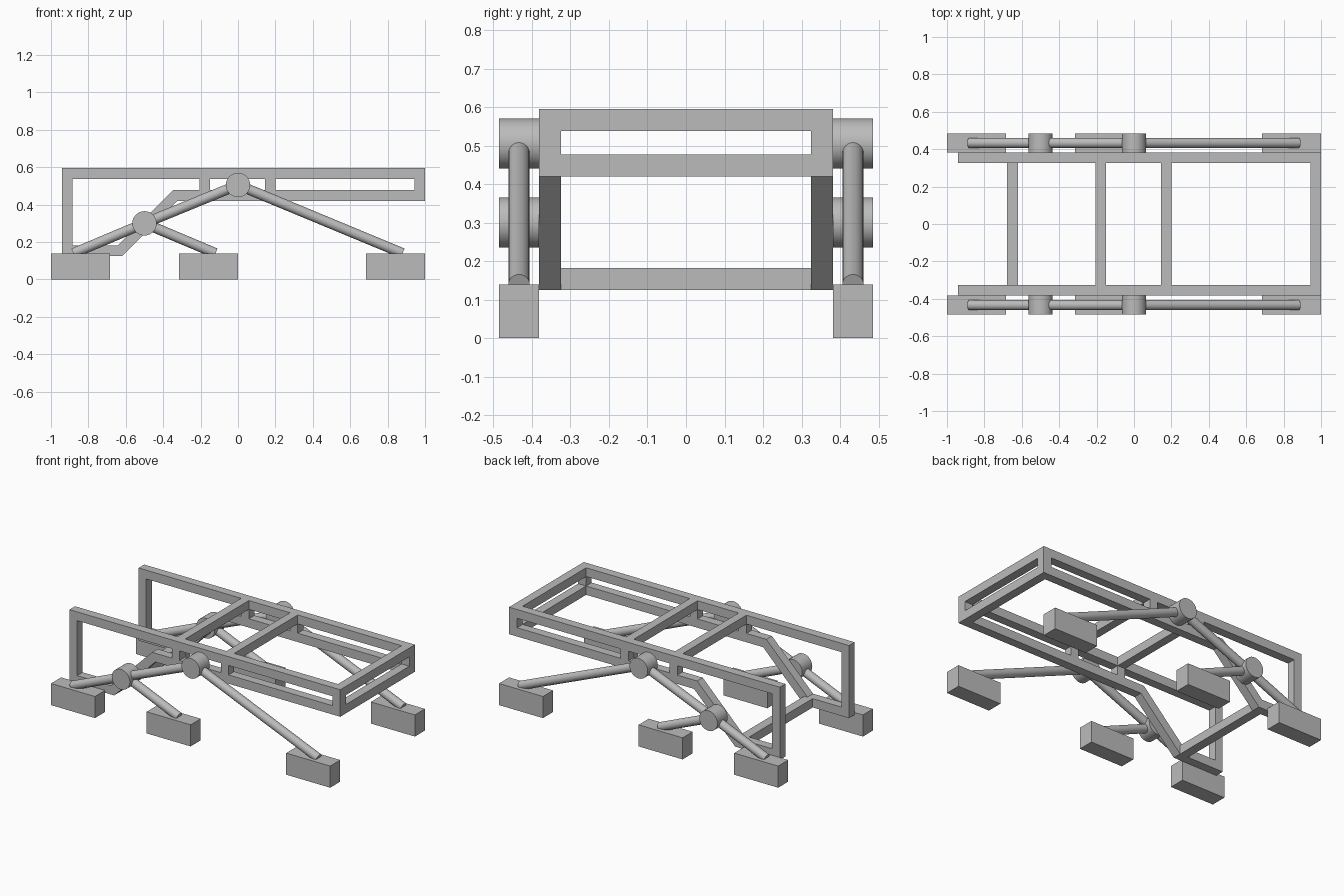
import bpy
import math
from mathutils import Vector

cube = bpy.data.objects.get("Cube")
if cube:
    bpy.data.objects.remove(cube, do_unlink=True)

GREY = (0.5, 0.5, 0.5, 1)
grey = bpy.data.materials.new("plain grey")
grey.use_nodes = True
grey.diffuse_color = GREY
grey.node_tree.nodes["Principled BSDF"].inputs["Base Color"].default_value = GREY

INNER, OUTER, EDGE = 0.325, 0.382, 0.485   # frame inside, frame outside, foot outside
LEG_Y = (OUTER + EDGE) / 2


def finish(obj, name):
    obj.name = name
    obj.data.materials.clear()
    obj.data.materials.append(grey)
    return obj


def box(name, x, y, z):
    """Box from (min, max) ranges."""
    mid = [(a + b) / 2 for a, b in (x, y, z)]
    bpy.ops.mesh.primitive_cube_add(size=1, location=mid)
    obj = bpy.context.object
    obj.scale = [b - a for a, b in (x, y, z)]
    bpy.ops.object.transform_apply(location=False, rotation=False, scale=True)
    return finish(obj, name)


def rod(name, start, end, radius, sides=32):
    """Round bar between two points."""
    start, end = Vector(start), Vector(end)
    axis = end - start
    bpy.ops.mesh.primitive_cylinder_add(vertices=sides, radius=radius,
                                        depth=axis.length, location=(start + end) / 2)
    obj = bpy.context.object
    obj.rotation_euler = axis.to_track_quat('Z', 'Y').to_euler()
    bpy.ops.object.shade_smooth_by_angle(angle=math.radians(35))
    return finish(obj, name)


def plate(name, outlines, y, thickness):
    """Upright plate from an outer outline and window outlines."""
    curve = bpy.data.curves.new(name, 'CURVE')
    curve.dimensions = '2D'
    curve.fill_mode = 'BOTH'
    curve.extrude = thickness / 2
    for points in outlines:
        spline = curve.splines.new('POLY')
        spline.points.add(len(points) - 1)
        for p, (x, z) in zip(spline.points, points):
            p.co = (x, z, 0, 1)
        spline.use_cyclic_u = True
        spline.use_smooth = False
    temp = bpy.data.objects.new(name + "_outline", curve)
    bpy.context.collection.objects.link(temp)
    graph = bpy.context.evaluated_depsgraph_get()
    mesh = bpy.data.meshes.new_from_object(temp.evaluated_get(graph))
    bpy.data.objects.remove(temp, do_unlink=True)
    obj = bpy.data.objects.new(name, mesh)
    bpy.context.collection.objects.link(obj)
    obj.rotation_euler = (math.pi / 2, 0, 0)
    obj.location.y = y
    return finish(obj, name)


def window(x0, x1):
    return [(x0, 0.477), (x1, 0.477), (x1, 0.538), (x0, 0.538)]


# Side frames with their windows
outline = [(-0.94, 0.125), (-0.62, 0.125), (-0.325, 0.42),
           (1, 0.42), (1, 0.595), (-0.94, 0.595)]
bent_window = [(-0.885, 0.182), (-0.643, 0.182), (-0.348, 0.477),
               (-0.205, 0.477), (-0.205, 0.538), (-0.885, 0.538)]
outlines = [outline, bent_window, window(-0.15, 0.145), window(0.2, 0.943)]

for side, s in (("left_of_frame", 1), ("right_of_frame", -1)):
    plate("side_" + side, outlines, s * (INNER + OUTER) / 2, OUTER - INNER)

# Cross bars joining the two side frames
TOP, MIDDLE, LOW = (0.538, 0.595), (0.42, 0.477), (0.125, 0.182)
for name, x, z in (("end_bar_top", (0.943, 1), TOP),
                   ("end_bar_bottom", (0.943, 1), MIDDLE),
                   ("cross_bar_front", (0.145, 0.2), TOP),
                   ("cross_bar_rear", (-0.205, -0.15), TOP),
                   ("cross_bar_low", (-0.68, -0.62), LOW)):
    box(name, x, (-INNER, INNER), z)

# Legs, pivots and feet on both sides
MAIN, SECOND = (0, 0.505), (-0.5, 0.3)
for side, s in (("back", 1), ("front", -1)):
    def at(point, y=LEG_Y):
        return (point[0], s * y, point[1])

    for name, pivot in (("main_pivot", MAIN), ("second_pivot", SECOND)):
        rod(f"{name}_{side}", at(pivot, OUTER), at(pivot, EDGE), 0.065, 48)

    for name, a, b in (("long_leg", MAIN, (0.88, 0.14)),
                       ("rocker_arm", MAIN, SECOND),
                       ("outer_leg", SECOND, (-0.88, 0.14)),
                       ("middle_leg", SECOND, (-0.12, 0.14))):
        rod(f"{name}_{side}", at(a), at(b), 0.0275)

    for name, x in (("outer_foot", -1), ("middle_foot", -0.315), ("long_leg_foot", 0.685)):
        box(f"{name}_{side}", (x, x + 0.315), sorted((s * OUTER, s * EDGE)), (0, 0.14))
